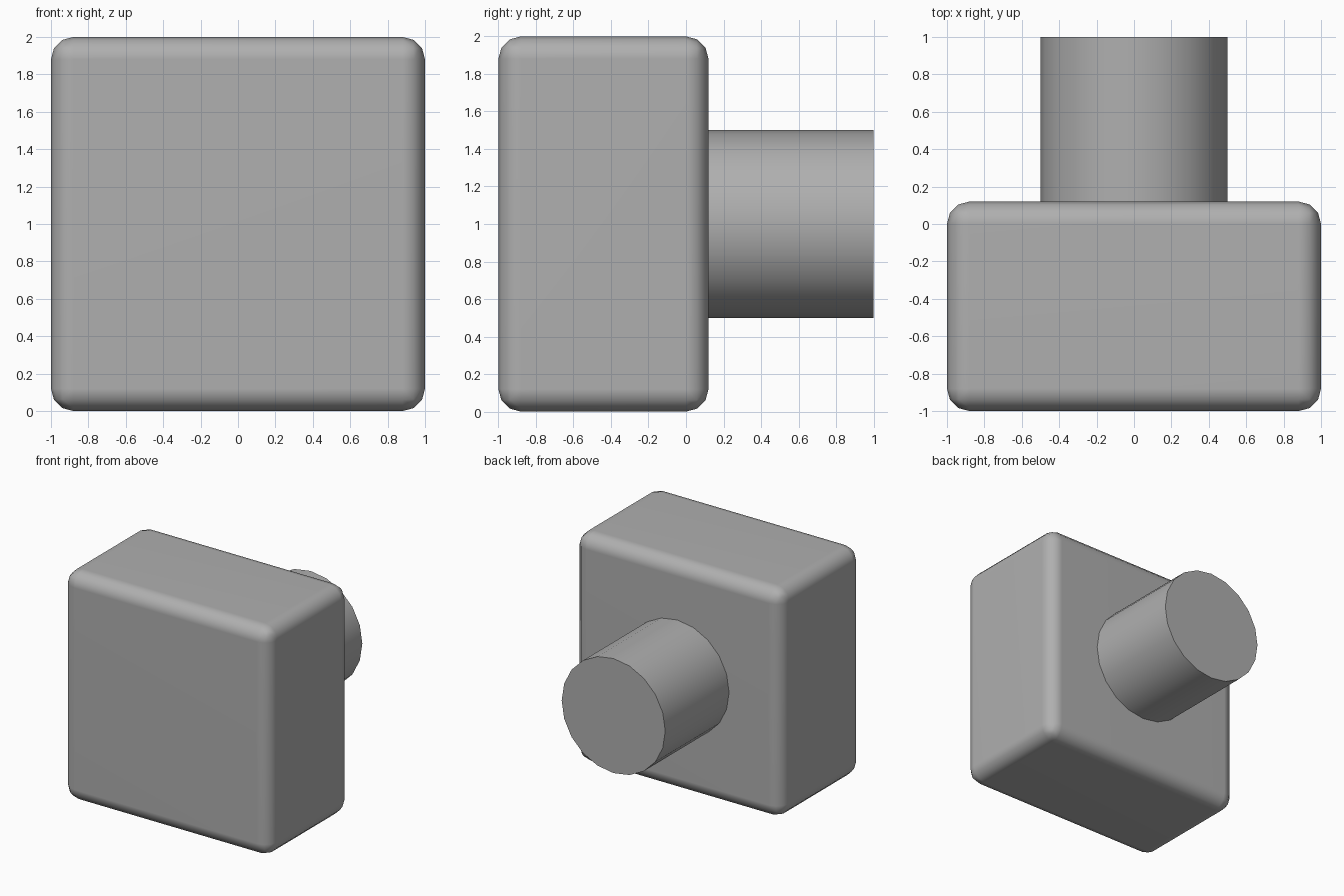
import bpy, math

if "Cube" in bpy.data.objects:
    bpy.data.objects.remove(bpy.data.objects["Cube"])

# Mid-dark grey shared by both parts
grey = bpy.data.materials.new("grey")
grey.diffuse_color = (0.43, 0.43, 0.43, 1)
grey.use_nodes = True
grey.node_tree.nodes["Principled BSDF"].inputs["Base Color"].default_value = grey.diffuse_color


def finish(obj, name):
    obj.name = name
    obj.data.materials.append(grey)
    bpy.ops.object.shade_smooth_by_angle(angle=math.radians(35))


# Rounded block, with its large faces kept flat in shading
bpy.ops.mesh.primitive_cube_add(size=1, location=(0, -0.44, 1))
body = bpy.context.object
body.scale = (2, 1.12, 2)
bpy.ops.object.transform_apply(location=False, rotation=False, scale=True)
bevel = body.modifiers.new("rounded_edges", 'BEVEL')
bevel.width = 0.12
bevel.segments = 3
bpy.ops.object.modifier_apply(modifier=bevel.name)
finish(body, "body")
body.modifiers.new("flat_faces", 'WEIGHTED_NORMAL').keep_sharp = True

# Round stem, rooted just inside the back of the block
stem_start, stem_end = 0.1, 1.0
bpy.ops.mesh.primitive_cylinder_add(
    vertices=20, radius=0.5, depth=stem_end - stem_start,
    location=(0, (stem_start + stem_end) / 2, 1),
    rotation=(math.radians(90), 0, 0))
finish(bpy.context.object, "stem")
